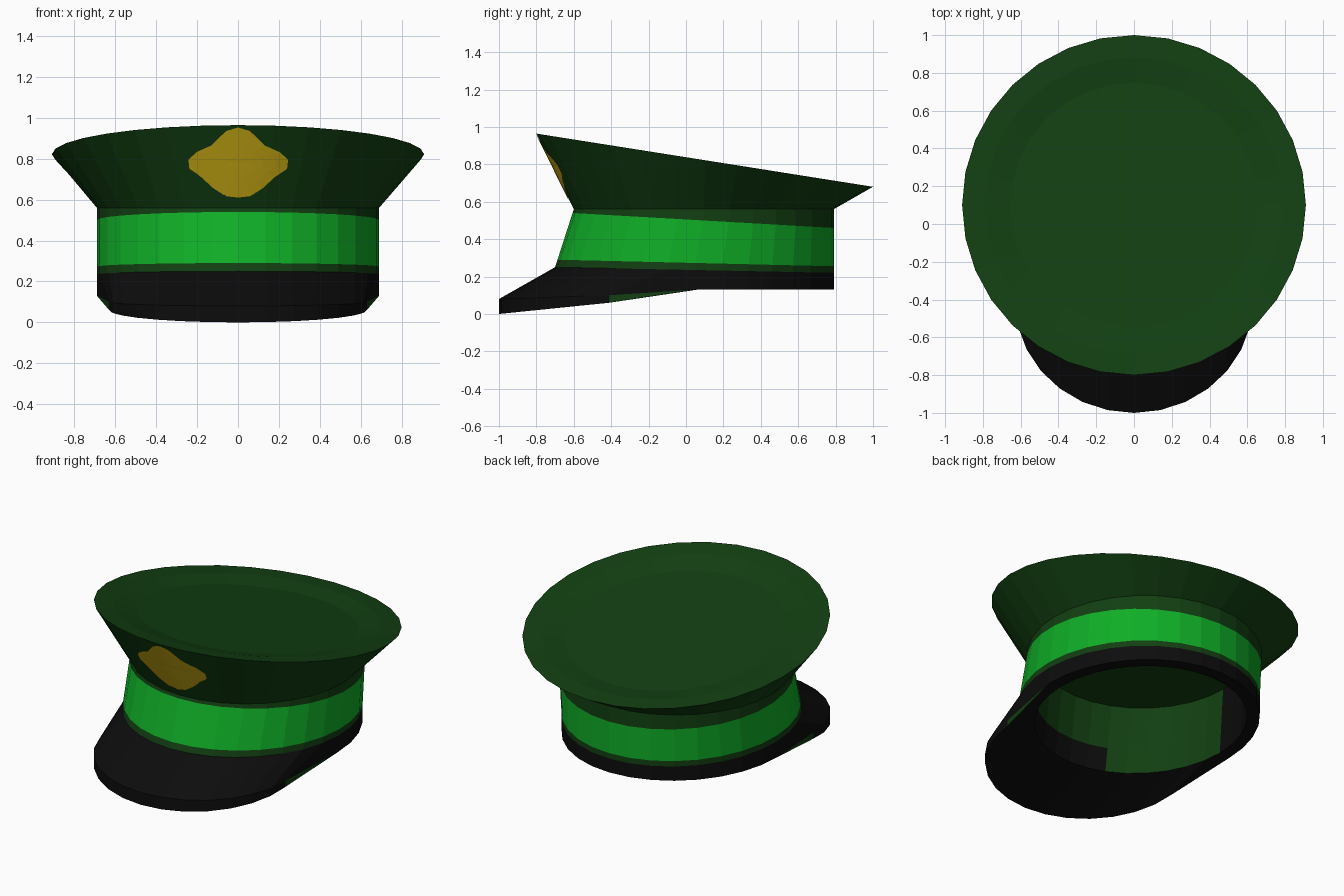
import bpy, bmesh, math

if "Cube" in bpy.data.objects:
    bpy.data.objects.remove(bpy.data.objects["Cube"])

N = 32            # sides around the cap
HALF = N // 2


def material(name, rgb):
    m = bpy.data.materials.new(name)
    m.diffuse_color = (*rgb, 1)
    m.use_nodes = True
    m.node_tree.nodes["Principled BSDF"].inputs["Base Color"].default_value = m.diffuse_color
    return m


DARK = material("dark green cloth", (0.006, 0.05, 0.006))
BRIGHT = material("bright green band", (0.005, 0.42, 0.02))
BLACK = material("black", (0.0038, 0.0038, 0.0038))
GOLD = material("gold", (0.66, 0.46, 0.008))


def lerp(a, b, s):
    return a + (b - a) * s


def ellipse(rx, front, back, z):
    """Ring of points, counter-clockwise from +x; z is a function of y."""
    cy, ry = (front + back) / 2, (back - front) / 2
    pts = []
    for i in range(N):
        t = 2 * math.pi * i / N
        y = cy + ry * math.sin(t)
        pts.append((rx * math.cos(t), y, z(y)))
    return pts


def wall_ring(z_front, z_back):
    """Tilted ring on the cap wall, whose front leans backwards."""
    front = -0.70 + 0.10 * (z_front - 0.25) / 0.31
    return ellipse(0.69, front, 0.79, lambda y: lerp(z_front, z_back, (y - front) / (0.79 - front)))


def loft(name, rings, mats, pick, cap_first=False, cap_last=False):
    """Skin rings in order; pick(strip, face centre) gives the material index."""
    bm = bmesh.new()
    vs = [[bm.verts.new(p) for p in r] for r in rings]
    for k in range(len(vs) - 1):
        a, b = vs[k], vs[k + 1]
        for i in range(N):
            j = (i + 1) % N
            f = bm.faces.new((a[i], a[j], b[j], b[i]))
            f.material_index = pick(k, f.calc_center_median())
    if cap_first:
        bm.faces.new(vs[0][::-1])
    if cap_last:
        bm.faces.new(vs[-1])
    bmesh.ops.remove_doubles(bm, verts=bm.verts, dist=0.0005)
    return finish(name, bm, mats)


def finish(name, bm, mats):
    me = bpy.data.meshes.new(name)
    bm.to_mesh(me)
    bm.free()
    for m in mats:
        me.materials.append(m)
    ob = bpy.data.objects.new(name, me)
    bpy.context.collection.objects.link(ob)
    return ob


# Visor and base: the bottom ring is pulled out into the visor at the front
bottom = ellipse(0.69, -0.70, 0.79, lambda y: 0.13)
edge_top = list(bottom)
for k in range(1, HALF):
    a = math.pi * (k - 1) / (HALF - 2)
    x, s = -0.63 * math.cos(a), math.sin(a)
    y = -0.41 - 0.59 * s
    bottom[HALF + k] = (x, y, lerp(0.06, 0.0, s))
    edge_top[HALF + k] = (x, y, lerp(0.10, 0.08, s))

opening = ellipse(0.61, -0.59, 0.71, lambda y: 0.13)
loft("visor_and_base", [opening, bottom, edge_top, wall_ring(0.25, 0.22)], [BLACK, DARK],
     lambda k, c: int(k == 1 and -0.44 < c.y < 0))

# Band: bright stripe between two narrow dark strips
loft("band", [wall_ring(0.25, 0.22), wall_ring(0.29, 0.255), wall_ring(0.54, 0.46), wall_ring(0.56, 0.56)],
     [DARK, BRIGHT], lambda k, c: int(k == 1))


# Crown: flared side, tilted rim and shallow sunken top
def tilt(y, drop=0.0):
    return 0.838 - 0.158 * y - drop


def top_ring(s, drop):
    return ellipse(0.91 * s, 0.1 - 0.9 * s, 0.1 + 0.9 * s, lambda y: tilt(y, drop))


loft("crown", [wall_ring(0.56, 0.56), top_ring(1, 0), top_ring(0.87, 0.008), top_ring(0.72, 0.035)],
     [DARK], lambda k, c: 0, cap_last=True)


# Lining: hollow inside, partly black
def lining_colour(k, c):
    return int(c.y > 0.06 or (k == 1 and c.x > -0.27))


loft("lining", [ellipse(0.61, -0.53, 0.71, lambda y: 0.55), ellipse(0.61, -0.57, 0.71, lambda y: 0.28), opening],
     [DARK, BLACK], lining_colour, cap_first=True)

# Badge: thin plate laid over the front of the crown
half = [(0, 0.953), (0.06, 0.935), (0.13, 0.865), (0.205, 0.832), (0.245, 0.795),
        (0.24, 0.75), (0.18, 0.71), (0.12, 0.655), (0.06, 0.617), (0, 0.61)]
outline = half + [(-x, z) for x, z in half[-2:0:-1]]


def on_crown(x, z, lift=0.004):
    s = t = 0.0
    for _ in range(8):
        s = (z - 0.56) / (tilt(0.1 - 0.9 * math.cos(t)) - 0.56)
        t = math.asin(x / lerp(0.69, 0.91, s))
    y = lerp(0.095, 0.1, s) - lerp(0.695, 0.9, s) * math.cos(t)
    return (x, y - lift, z)


bm = bmesh.new()
loops = [[bm.verts.new(on_crown(x * f, 0.785 + (z - 0.785) * f)) for x, z in outline]
         for f in (1, 0.75, 0.5, 0.25)]
centre = bm.verts.new(on_crown(0, 0.785))
n = len(outline)
for i in range(n):
    j = (i + 1) % n
    for a, b in zip(loops, loops[1:]):
        bm.faces.new((a[j], a[i], b[i], b[j]))
    bm.faces.new((loops[-1][j], loops[-1][i], centre))
bm.normal_update()
if sum(f.normal.y for f in bm.faces) > 0:
    bmesh.ops.reverse_faces(bm, faces=bm.faces)
finish("badge", bm, [GOLD])
